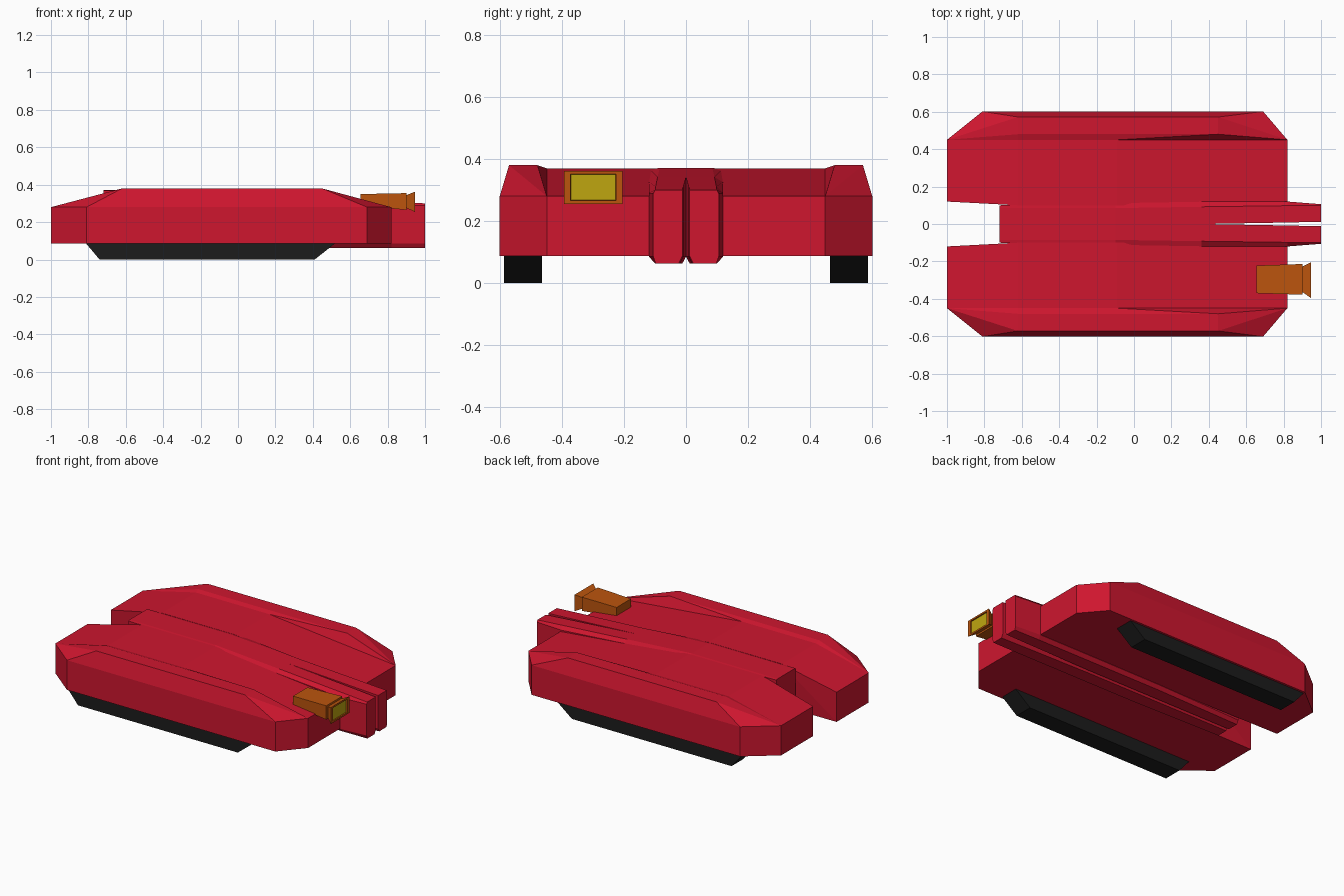
import bpy, bmesh

if "Cube" in bpy.data.objects:
    bpy.data.objects.remove(bpy.data.objects["Cube"])


def material(name, rgb):
    m = bpy.data.materials.new(name)
    m.diffuse_color = (*rgb, 1)
    m.use_nodes = True
    m.node_tree.nodes["Principled BSDF"].inputs["Base Color"].default_value = m.diffuse_color
    return m


RED = material("red_paint", (0.62, 0.008, 0.028))
BLACK = material("black_rubber", (0.012, 0.012, 0.012))
ORANGE = material("orange_housing", (0.50, 0.09, 0.004))
YELLOW = material("yellow_lens", (0.52, 0.38, 0.005))


def finish(bm, name, mat):
    bmesh.ops.recalc_face_normals(bm, faces=bm.faces)
    me = bpy.data.meshes.new(name)
    bm.to_mesh(me)
    bm.free()
    me.materials.append(mat)
    ob = bpy.data.objects.new(name, me)
    bpy.context.collection.objects.link(ob)
    return ob


def hull(name, pts, mat):
    """Faceted convex solid around the given points."""
    bm = bmesh.new()
    for p in pts:
        bm.verts.new(p)
    bmesh.ops.convex_hull(bm, input=bm.verts)
    bmesh.ops.dissolve_limit(bm, angle_limit=0.01, verts=bm.verts, edges=bm.edges)
    return finish(bm, name, mat)


def loft(name, sections, mat):
    """Skin closed sections of equal point count and cap both ends."""
    bm = bmesh.new()
    rings = [[bm.verts.new(p) for p in s] for s in sections]
    n = len(rings[0])
    for a, b in zip(rings, rings[1:]):
        for i in range(n):
            j = (i + 1) % n
            bm.faces.new((a[i], a[j], b[j], b[i]))
    bm.faces.new(rings[0])
    bm.faces.new(rings[-1])
    return finish(bm, name, mat)


def rect(x, y0, y1, z0, z1):
    return [(x, y0, z0), (x, y1, z0), (x, y1, z1), (x, y0, z1)]


def spine_section(x, inner, low, outer, ridge, z_top, z_side, s):
    pts = [(inner, 0.085), (inner + 0.012, 0.062), (low, 0.062), (outer, 0.085),
           (outer, z_side), (ridge, z_top), (inner, z_top)]
    return [(x, s * y, z) for y, z in pts]


deck_profile = [(-1, 0.087), (-1, 0.28), (-0.62, 0.37),
                (-0.09, 0.37), (0.82, 0.28), (0.82, 0.087)]
pod_outline = [(-1, 0.45), (-0.81, 0.602), (0.69, 0.602), (0.82, 0.45)]

for side, s in (("right", -1), ("left", 1)):
    # sloping deck, with its arm splayed around the front notch
    pts = [(x, s * 0.45, z) for x, z in deck_profile]
    pts += [(x, s * (0.12 if x == -1 else 0.10), z) for x, z in deck_profile]
    hull(side + "_deck", pts, RED)

    # side pod with raised ridge
    pts = [(x, s * y, z) for x, y in pod_outline for z in (0.087, 0.28)]
    pts += [(x, s * y, 0.38) for x in (-0.62, 0.45) for y in (0.48, 0.572)]
    pts += [(x, s * 0.45, 0.37) for x in (-0.62, -0.09)]
    hull(side + "_pod", pts, RED)

    # half of the central spine, splitting into a rear prong
    loft(side + "_spine", [
        spine_section(-0.72, 0, 0.085, 0.10, 0.085, 0.371, 0.368, s),
        spine_section(-0.10, 0, 0.10, 0.118, 0.085, 0.371, 0.367, s),
        spine_section(0.36, 0, 0.10, 0.12, 0.092, 0.342, 0.325, s),
        spine_section(0.82, 0.008, 0.10, 0.12, 0.098, 0.312, 0.29, s),
        spine_section(1.0, 0.012, 0.098, 0.106, 0.10, 0.30, 0.288, s)], RED)

    # track
    pts = [(x, s * y, z) for y in (0.465, 0.588)
           for x, z in ((-0.82, 0.095), (-0.74, 0), (0.41, 0), (0.53, 0.095))]
    hull(side + "_track", pts, BLACK)

# lamp housing with flared, recessed mouth
loft("lamp_housing", [
    rect(0.655, -0.37, -0.222, 0.29, 0.35),
    rect(0.90, -0.378, -0.214, 0.265, 0.355),
    rect(0.902, -0.365, -0.227, 0.275, 0.345),
    rect(0.945, -0.395, -0.205, 0.255, 0.362),
    rect(0.945, -0.374, -0.226, 0.266, 0.351),
    rect(0.935, -0.372, -0.228, 0.267, 0.350)], ORANGE)

# lamp lens
hull("lamp_lens", rect(0.934, -0.372, -0.228, 0.267, 0.350)
     + rect(0.938, -0.372, -0.228, 0.267, 0.350), YELLOW)
